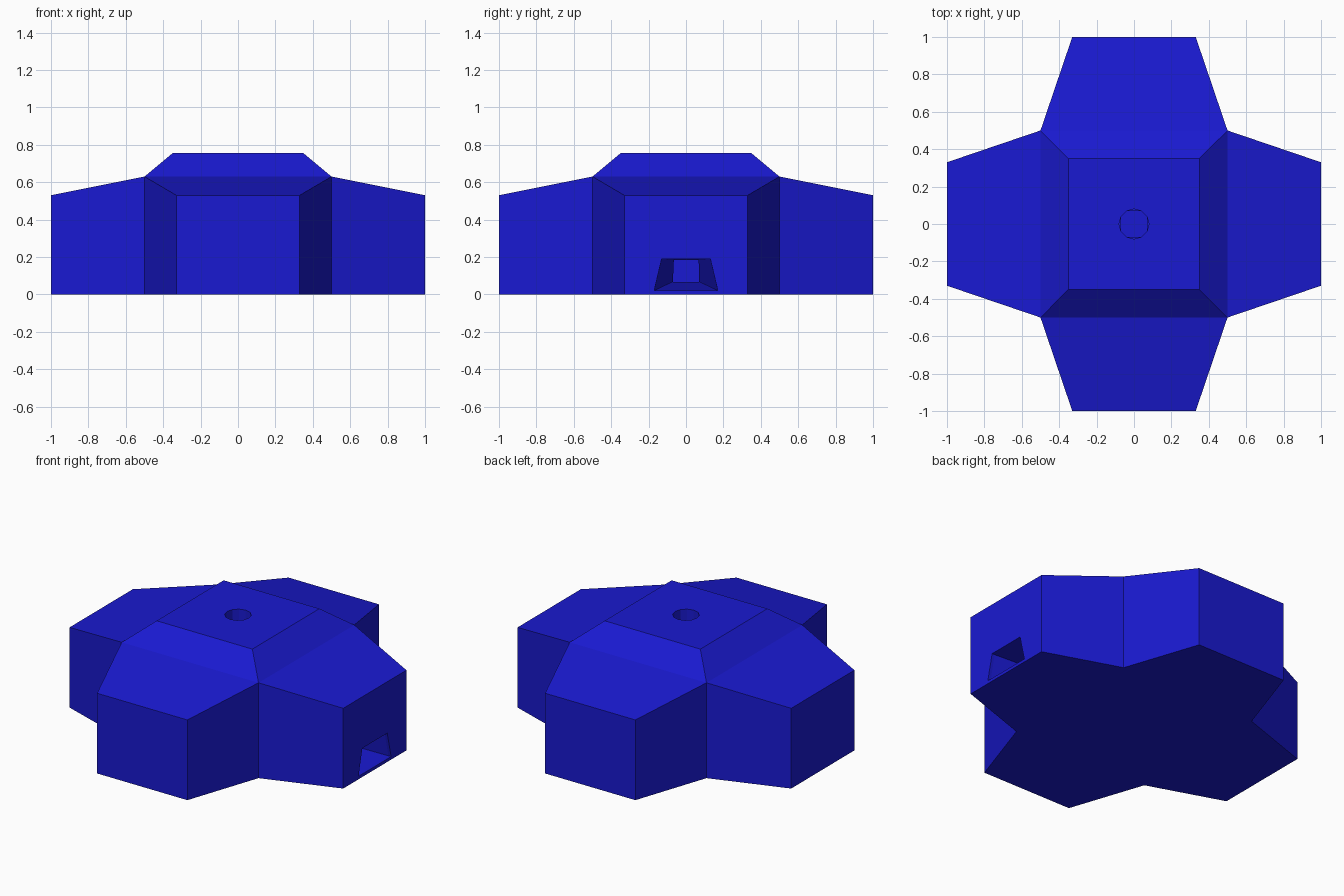
import bpy, bmesh, math
from mathutils import Matrix

if "Cube" in bpy.data.objects:
    bpy.data.objects.remove(bpy.data.objects["Cube"])

blue = bpy.data.materials.new("deep_blue")
blue.diffuse_color = (0.01, 0.01, 0.64, 1)
blue.use_nodes = True
blue.node_tree.nodes["Principled BSDF"].inputs["Base Color"].default_value = blue.diffuse_color


def finish(name, bm):
    bmesh.ops.remove_doubles(bm, verts=bm.verts, dist=1e-4)
    bmesh.ops.recalc_face_normals(bm, faces=bm.faces)
    me = bpy.data.meshes.new(name)
    bm.to_mesh(me)
    bm.free()
    ob = bpy.data.objects.new(name, me)
    bpy.context.collection.objects.link(ob)
    me.materials.append(blue)
    return ob


def face(bm, pts, rot=Matrix()):
    bm.faces.new([bm.verts.new(rot @ v.co) if hasattr(v, "co") else bm.verts.new(v) for v in pts])


def loft(name, rings):
    """Closed solid through rings with equal point counts."""
    bm = bmesh.new()
    loops = [[bm.verts.new(p) for p in r] for r in rings]
    n = len(loops[0])
    for a, b in zip(loops, loops[1:]):
        for i in range(n):
            bm.faces.new((a[i], a[(i + 1) % n], b[(i + 1) % n], b[i]))
    bm.faces.new(loops[0])
    bm.faces.new(loops[-1])
    return finish(name, bm)


def polygon(n, r, z, turn=0.0):
    return [(r * math.cos(turn + 2 * math.pi * i / n),
             r * math.sin(turn + 2 * math.pi * i / n), z) for i in range(n)]


# Body: one quarter (tapered arm and roof slope) repeated around z
W, E, H, HE, RT, TOP = 0.5, 0.33, 0.63, 0.53, 0.35, 0.755
bm = bmesh.new()
for k in range(4):
    c, s = round(math.cos(k * math.pi / 2)), round(math.sin(k * math.pi / 2))

    def quad(*pts):
        bm.faces.new([bm.verts.new((c * x - s * y, s * x + c * y, z)) for x, y, z in pts])

    quad((W, -W, H), (1, -E, HE), (1, E, HE), (W, W, H))        # arm roof
    quad((1, -E, 0), (1, E, 0), (1, E, HE), (1, -E, HE))        # arm end
    quad((W, -W, 0), (W, W, 0), (1, E, 0), (1, -E, 0))          # arm base
    for t in (-1, 1):
        quad((W, t * W, 0), (1, t * E, 0), (1, t * E, HE), (W, t * W, H))
    quad((W, -W, H), (W, W, H), (RT, RT, TOP), (RT, -RT, TOP))  # roof slope
for h, z in ((W, 0), (RT, TOP)):
    bm.faces.new([bm.verts.new((x, y, z)) for x, y in ((-h, -h), (h, -h), (h, h), (-h, h))])
body = finish("cross_shaped_hut", bm)


# Cutters: narrowing entrance tunnel, square shaft and round roof vent
def doorway(x, bottom, top, low, high):
    return [(x, -bottom, low), (x, bottom, low), (x, top, high), (x, -top, high)]


tunnel = loft("entrance_cutter", [doorway(1.02, 0.17, 0.13, 0.02, 0.19),
                                  doorway(0.98, 0.17, 0.13, 0.02, 0.19),
                                  doorway(0.0, 0.065, 0.06, 0.07, 0.185)])
d = 0.07 * math.sqrt(2)
shaft = loft("shaft_cutter", [polygon(4, d, 0.02, math.pi / 4),
                              polygon(4, d, 0.66, math.pi / 4)])
vent = loft("vent_cutter", [polygon(12, 0.08, 0.63), polygon(12, 0.08, 0.8)])

bpy.context.view_layer.objects.active = body
for cutter in (tunnel, shaft, vent):
    mod = body.modifiers.new(cutter.name, 'BOOLEAN')
    mod.operation = 'DIFFERENCE'
    mod.solver = 'EXACT'
    mod.object = cutter
    bpy.ops.object.modifier_apply(modifier=mod.name)
    bpy.data.objects.remove(cutter)
